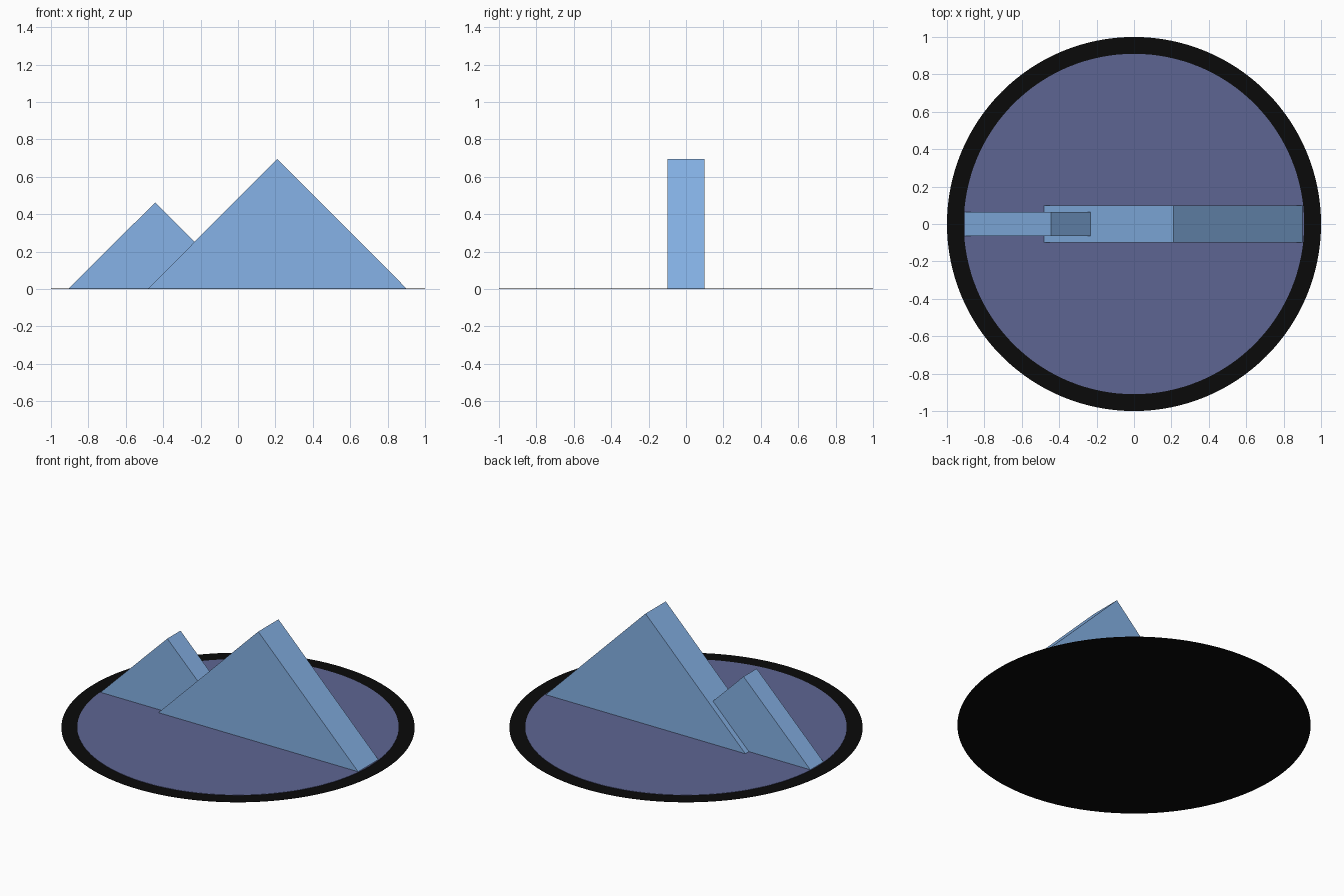
import bpy, bmesh, math

if "Cube" in bpy.data.objects:
    bpy.data.objects.remove(bpy.data.objects["Cube"])


def material(name, rgb):
    m = bpy.data.materials.new(name)
    m.diffuse_color = (*rgb, 1)
    m.use_nodes = True
    m.node_tree.nodes["Principled BSDF"].inputs["Base Color"].default_value = m.diffuse_color
    return m


def finish(name, bm, mat):
    bmesh.ops.recalc_face_normals(bm, faces=bm.faces)
    me = bpy.data.meshes.new(name)
    bm.to_mesh(me)
    bm.free()
    me.materials.append(mat)
    ob = bpy.data.objects.new(name, me)
    bpy.context.collection.objects.link(ob)
    return ob


def disc(name, radius, z0, z1, mat):
    bm = bmesh.new()
    bmesh.ops.create_circle(bm, cap_ends=True, radius=radius, segments=128)
    for v in bm.verts:
        v.co.z = z0
    ret = bmesh.ops.extrude_face_region(bm, geom=bm.faces[:])
    for v in ret["geom"]:
        if isinstance(v, bmesh.types.BMVert):
            v.co.z = z1
    return finish(name, bm, mat)


def mountain(name, x0, peak_x, x1, height, half_depth, mat, base=0.004):
    # Triangular prism extruded along y
    bm = bmesh.new()
    profile = [(x0, base), (x1, base), (peak_x, height)]
    front = [bm.verts.new((x, -half_depth, z)) for x, z in profile]
    back = [bm.verts.new((x, half_depth, z)) for x, z in profile]
    bm.faces.new(front)
    bm.faces.new(back[::-1])
    for i in range(3):
        j = (i + 1) % 3
        bm.faces.new((front[i], back[i], back[j], front[j]))
    return finish(name, bm, mat)


black = material("black", (0.003, 0.003, 0.003))
indigo = material("indigo", (0.11, 0.13, 0.29))
blue = material("blue", (0.24, 0.45, 0.80))

# Flat round badge: black backing showing as a rim, indigo field on top
disc("rim_backing", 1.0, 0.0, 0.002, black)
disc("inner_field", 0.91, 0.002, 0.004, indigo)

# Two overlapping peaks
mountain("large_mountain", -0.48, 0.21, 0.90, 0.695, 0.10, blue)
mountain("small_mountain", -0.905, -0.443, 0.019, 0.463, 0.065, blue)
